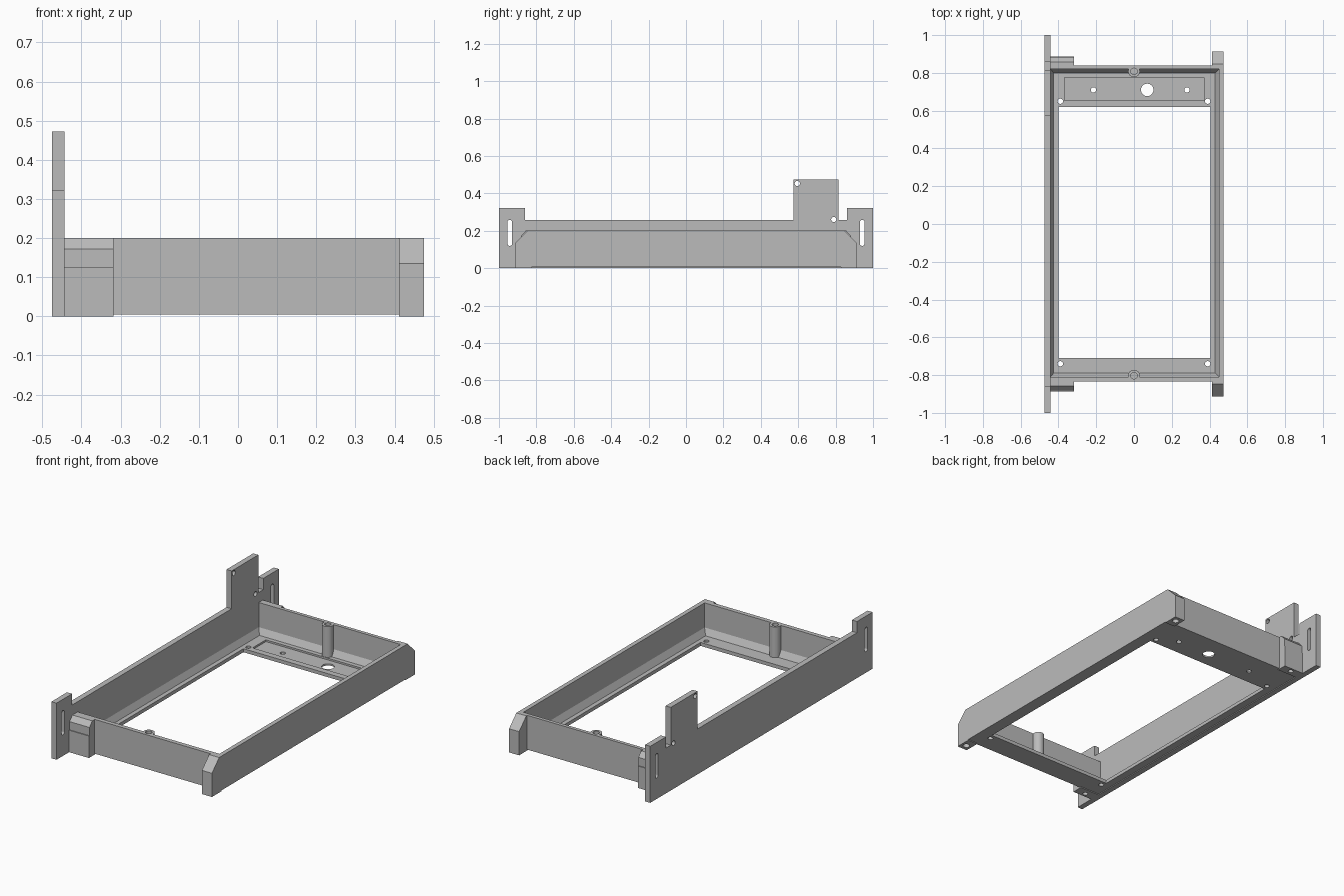
import bpy, bmesh, math
from mathutils import Matrix, Vector

cube = bpy.data.objects.get("Cube")
if cube:
    bpy.data.objects.remove(cube, do_unlink=True)

grey = bpy.data.materials.new("plain grey")
grey.use_nodes = True
colour = (0.5, 0.5, 0.5, 1)
grey.diffuse_color = colour
grey.node_tree.nodes["Principled BSDF"].inputs["Base Color"].default_value = colour


def finish(name, bm):
    bmesh.ops.recalc_face_normals(bm, faces=bm.faces[:])
    mesh = bpy.data.meshes.new(name)
    bm.to_mesh(mesh)
    bm.free()
    mesh.materials.append(grey)
    ob = bpy.data.objects.new(name, mesh)
    bpy.context.collection.objects.link(ob)
    return ob


def loft(name, rings):
    """Solid through rings that have equal point counts."""
    bm = bmesh.new()
    loops = [[bm.verts.new(p) for p in ring] for ring in rings]
    for a, b in zip(loops, loops[1:]):
        for i in range(len(a)):
            j = (i + 1) % len(a)
            bm.faces.new((a[i], a[j], b[j], b[i]))
    bm.faces.new(loops[0])
    bm.faces.new(loops[-1])
    return finish(name, bm)


def rect(x0, x1, y0, y1, z):
    return [(x0, y0, z), (x1, y0, z), (x1, y1, z), (x0, y1, z)]


def box(name, x0, x1, y0, y1, z0, z1):
    return loft(name, [rect(x0, x1, y0, y1, z) for z in (z0, z1)])


def side_profile(name, points, x0, x1):
    return loft(name, [[(x, y, z) for y, z in points] for x in (x0, x1)])


def cylinder(name, x, y, r, z0, z1, sides=32):
    ring = [(x + r * math.cos(2 * math.pi * i / sides),
             y + r * math.sin(2 * math.pi * i / sides)) for i in range(sides)]
    return loft(name, [[(px, py, z) for px, py in ring] for z in (z0, z1)])


def slot(y, z0, z1, r):
    """Rounded cutter running through the side plate along x."""
    n = 12
    arc = [math.pi * i / n for i in range(n + 1)]
    pts = [(y + r * math.cos(a), z1 + r * math.sin(a)) for a in arc]
    pts += [(y - r * math.cos(a), z0 - r * math.sin(a)) for a in arc]
    return side_profile("slot_cutter", pts, -0.6, -0.3)


def combine(ob, other, operation="DIFFERENCE"):
    mod = ob.modifiers.new("combine", "BOOLEAN")
    mod.operation = operation
    mod.solver = "EXACT"
    mod.object = other
    bpy.context.view_layer.objects.active = ob
    bpy.ops.object.modifier_apply(modifier=mod.name)
    bpy.data.objects.remove(other, do_unlink=True)


# Tray: thin walls, sloped fillet along the floor, large window
tray = box("tray", -0.46, 0.475, -0.835, 0.84, 0.005, 0.2)
combine(tray, loft("cavity", [
    rect(-0.425, 0.43, -0.79, 0.80, 0.025),
    rect(-0.443, 0.45, -0.81, 0.82, 0.06),
    rect(-0.443, 0.45, -0.81, 0.82, 0.3)]))
combine(tray, box("window", -0.40, 0.405, -0.71, 0.62, -0.1, 0.1))
combine(tray, box("recess", -0.367, 0.37, 0.655, 0.775, 0.015, 0.1))

# Holes in the floor
for x, y, r in [(0.07, 0.71, 0.033), (-0.215, 0.71, 0.014), (0.28, 0.71, 0.014),
                (-0.39, 0.65, 0.014), (0.39, 0.65, 0.014),
                (-0.39, -0.74, 0.014), (0.39, -0.74, 0.014)]:
    combine(tray, cylinder("hole", x, y, r, -0.1, 0.1))

# Screw posts at the middle of the end walls
for y in (0.808, -0.803):
    combine(tray, cylinder("post", 0, y, 0.031, 0.015, 0.2), "UNION")
    combine(tray, cylinder("post_hole", 0, y, 0.017, 0.08, 0.3))

# Tall side plate with raised ends and a tab
plate = side_profile("side_plate", [
    (-1, 0), (1, 0), (1, 0.322), (0.86, 0.322), (0.86, 0.258), (0.815, 0.258),
    (0.815, 0.473), (0.575, 0.473), (0.575, 0.258), (-0.86, 0.258),
    (-0.86, 0.322), (-1, 0.322)], -0.475, -0.443)
for y in (-0.942, 0.942):
    combine(plate, slot(y, 0.132, 0.245, 0.013))
for y, z in ((0.595, 0.453), (0.79, 0.26)):
    combine(plate, slot(y, z, z, 0.014))

# Corner feet and plate brackets, at both ends
for s, end, wall in ((-1, "front", 0.835), (1, "back", 0.84)):
    foot = side_profile(end + "_foot", [
        (s * (wall - 0.01), 0), (s * 0.913, 0), (s * 0.913, 0.135),
        (s * 0.848, 0.2), (s * (wall - 0.01), 0.2)], 0.412, 0.475)
    combine(foot, cylinder("foot_hole", 0.444, s * 0.878, 0.018, -0.1, 0.025))
    bracket = side_profile(end + "_bracket", [
        (s * (wall - 0.01), 0), (s * 0.887, 0), (s * 0.887, 0.125),
        (s * 0.882, 0.125), (s * 0.882, 0.172), (s * 0.857, 0.2),
        (s * (wall - 0.01), 0.2)], -0.45, -0.318)
    combine(bracket, cylinder("bracket_hole", -0.38, s * 0.862, 0.014, -0.1, 0.025))
